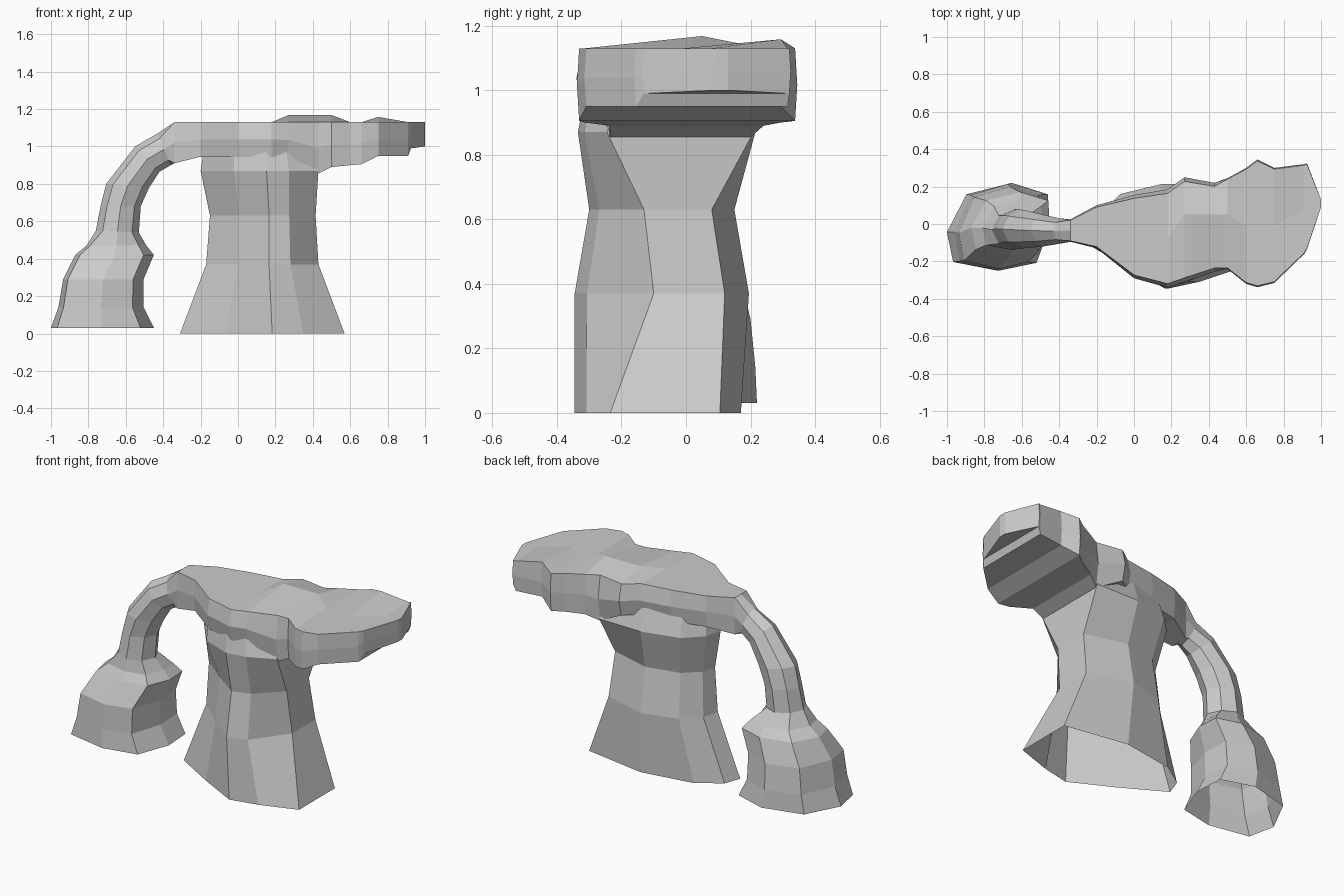
import bpy, bmesh
from math import cos, sin, pi

if "Cube" in bpy.data.objects:
    bpy.data.objects.remove(bpy.data.objects["Cube"])


def loft(name, rings):
    """Skin equal-length point rings with flat faces; start open, end capped."""
    bm = bmesh.new()
    vs = [[bm.verts.new(p) for p in r] for r in rings]
    n = len(vs[0])
    for a, b in zip(vs, vs[1:]):
        for i in range(n):
            j = (i + 1) % n
            bm.faces.new((a[i], a[j], b[j], b[i]))
    bm.faces.new(vs[-1])
    bmesh.ops.recalc_face_normals(bm, faces=bm.faces)
    me = bpy.data.meshes.new(name)
    bm.to_mesh(me)
    bm.free()
    ob = bpy.data.objects.new(name, me)
    bpy.context.collection.objects.link(ob)


def stretch(plan, z, x0, x1, y0, y1):
    """Level ring: a unit plan stretched to the given bounds."""
    return [(x0 + (x1 - x0) * u, y0 + (y1 - y0) * v, z) for u, v in plan]


def section(ox, oz, ix, iz, y0, y1, inset=.16, side=.68):
    """Eight-sided ring from an outer to an inner point in x-z, spanning y0 to y1."""
    ym, h = (y0 + y1) / 2, (y1 - y0) / 2
    ring = []
    for k in range(8):
        c, s = round(cos(k * pi / 4), 3), round(sin(k * pi / 4), 3)
        t = .5 - c * .5
        if k % 2:
            t = inset if c > 0 else 1 - inset
            s = side if s > 0 else -side
        ring.append((ox + (ix - ox) * t, ym - s * h, oz + (iz - oz) * t))
    return ring


def slab(x, zb, y0, y1):
    """Upright ring with a flat top, a slight belly and low swells along the back."""
    ring = section(x, 1.13, x, zb, y0, y1, 0, .98 if x > .45 else .92)
    crest = .038 if .2 < x < .55 else 0
    rear = .028 if .7 < x < .88 else 0
    ring[0] = (x, .05 if crest else (y0 + y1) / 2, 1.13 + crest)
    ring[7] = (x, ring[7][1], 1.13 + rear)
    return ring


# Pedestal: one plan stretched to each level with its own right-hand edge, open underneath
plan = [(0, .53), (.28, .25), (.56, 0), (.75, .07), (1, 0), (1, 1),
        (.56, 1), (.2, .9), (.04, .72)]
levels = [(0, -.31, .57, -.345, .17, -.235, .105), (.37, -.17, .43, -.345, .195, -.1, .12),
          (.63, -.15, .415, -.3, .15, -.13, .08), (.87, -.2, .43, -.335, .215, -.245, .21),
          (1, -.18, .4, -.31, .17, -.2, .17)]
rings = []
for z, x0, x1, y0, y1, front, back in levels:
    flare = .5 if z > .8 else 1
    ring = stretch([(u, v * flare if v < .3 else v) for u, v in plan], z, x0, x1, y0, y1)
    ring[4], ring[5] = (x1, front, z), (x1, back, z)
    rings.append(ring)
loft("pedestal", rings)

# Hanging bell: height, left, right, front, back
bell_plan = [(0, .44), (.06, .1), (.5, 0), (.87, .09), (1, .5), (.98, .87), (.63, 1), (.19, .87)]
bell = [(.03, -1, -.45, -.25, .22), (.14, -.96, -.505, -.245, .215),
        (.29, -.935, -.505, -.24, .2), (.42, -.87, -.45, -.17, .17),
        (.47, -.81, -.49, -.14, .13)]
rings = [stretch(bell_plan, *b) for b in bell]

# Curved arm: outer x and z, inner x and z, front, back
arm = [(-.76, .55, -.53, .54, -.14, .08), (-.735, .68, -.52, .68, -.13, .08),
       (-.705, .8, -.475, .78, -.13, .075), (-.55, 1, -.42, .865, -.12, .05),
       (-.43, 1.07, -.36, .9, -.105, .03)]
rings += [section(*a) for a in arm]

# Top slab: x, underside height, front, back
top = [(-.34, .91, -.095, .025), (-.2, .945, -.13, .1), (0, .945, -.29, .155),
       (.18, .945, -.34, .185), (.27, .94, -.31, .25), (.43, .855, -.255, .22),
       (.5, .89, -.24, .245), (.6, .9, -.32, .3), (.66, .905, -.338, .345),
       (.75, .95, -.315, .3), (.91, .95, -.16, .32), (.925, .99, -.135, .325),
       (1, 1, .09, .13)]
rings += [slab(*t) for t in top]
loft("slab_arm_and_bell", rings)
